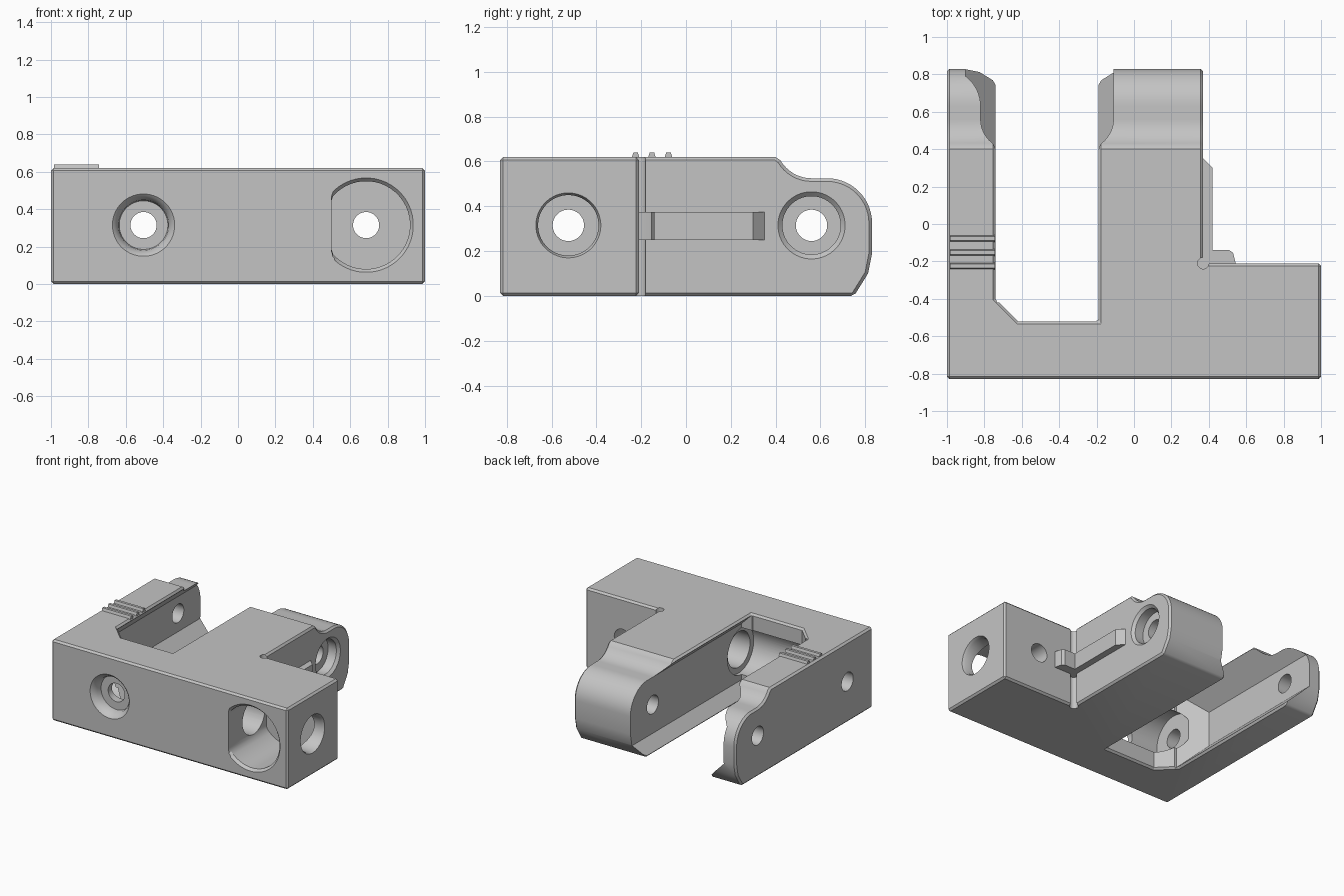
import bpy, bmesh, math

if "Cube" in bpy.data.objects:
    bpy.data.objects.remove(bpy.data.objects["Cube"])

grey = bpy.data.materials.new("plain_grey")
grey.diffuse_color = (0.55, 0.55, 0.55, 1)
grey.use_nodes = True
grey.node_tree.nodes["Principled BSDF"].inputs["Base Color"].default_value = grey.diffuse_color


def loft(name, rings):
    """Closed solid through a row of rings with equal point counts."""
    bm = bmesh.new()
    rows = [[bm.verts.new(p) for p in ring] for ring in rings]
    n = len(rows[0])
    for a, b in zip(rows, rows[1:]):
        for i in range(n):
            j = (i + 1) % n
            bm.faces.new((a[i], a[j], b[j], b[i]))
    bm.faces.new(rows[0])
    bm.faces.new(rows[-1])
    bmesh.ops.recalc_face_normals(bm, faces=bm.faces)
    me = bpy.data.meshes.new(name)
    bm.to_mesh(me)
    bm.free()
    me.materials.append(grey)
    ob = bpy.data.objects.new(name, me)
    bpy.context.collection.objects.link(ob)
    return ob


def prism(name, pts, z0, z1):
    return loft(name, [[(x, y, z) for x, y in pts] for z in (z0, z1)])


def turned(name, axis, a, b, steps, min_x=None, n=48):
    """Turned shape; steps are (position along axis, radius)."""
    rings = []
    for t, r in steps:
        ring = []
        for i in range(n):
            u = 2 * math.pi * (i + 0.5) / n
            p, q = a + r * math.cos(u), b + r * math.sin(u)
            if min_x is not None:
                p = max(p, min_x)
            ring.append({"x": (t, p, q), "y": (p, t, q), "z": (p, q, t)}[axis])
        rings.append(ring)
    return loft(name, rings)


def apply(ob):
    bpy.context.view_layer.update()
    me = bpy.data.meshes.new_from_object(
        ob.evaluated_get(bpy.context.evaluated_depsgraph_get()))
    ob.modifiers.clear()
    ob.data = me


def boolean(ob, other, op):
    m = ob.modifiers.new(op, "BOOLEAN")
    m.operation, m.object, m.solver = op, other, "EXACT"
    apply(ob)
    bpy.data.objects.remove(other)


# Side outline in y, z: rounded rear end and concave sweep up to the top
side = [(-1, 0), (0.75, 0), (0.812, 0.1), (0.83, 0.19)]
for i in range(15):
    u = math.pi / 2 * i / 14
    side.append((0.63 + 0.2 * math.cos(u), 0.325 + 0.2 * math.sin(u)))
for i in range(9):
    u = math.radians(270 - 60 * i / 8)
    side.append((0.56 + 0.16 * math.cos(u), 0.685 + 0.16 * math.sin(u)))
side += [(0.4, 0.62), (-1, 0.62)]

# Main body: plan outline met with the side outline
plan = [(-1, -0.83), (1, -0.83), (1, -0.21), (0.37, -0.21), (0.37, 0.9),
        (-0.19, 0.9), (-0.19, -0.52), (-0.62, -0.52), (-0.74, -0.4),
        (-0.74, 0.9), (-1, 0.9)]
side = [(y if y > -1 else -1.1, z) for y, z in side]
body = prism("bracket_body", plan, -0.2, 0.9)
boolean(body, loft("side_shape", [[(x, y, z) for y, z in side]
                                  for x in (-1.2, 1.2)]), "INTERSECT")
bev = body.modifiers.new("edge", "BEVEL")
bev.width, bev.segments = 0.014, 1
bev.limit_method, bev.angle_limit = "ANGLE", math.radians(50)
apply(body)


# Undercuts in the slot walls, leaving sloped lips above and below
def undercut(x, out, stations):
    """Wedge-sided recess; out is the wall direction, stations (y, depth)."""
    rings = []
    for y, d in stations:
        e, lo, hi = 0.06, 0.015, 0.605
        rings.append([(x - out * e, y, lo - e), (x + out * d, y, lo + d),
                      (x + out * d, y, hi - d), (x - out * e, y, hi + e)])
    boolean(body, loft("undercut", rings), "DIFFERENCE")


undercut(-0.74, -1, [(-0.42, 0.001), (-0.26, 0.16), (0.95, 0.16)])
undercut(-0.19, 1, [(-0.515, 0.08), (0.95, 0.08)])

# Holes, pockets and reliefs
Z = 0.315
cuts = [
    # long bolt bore, wide across the slot, narrow through the left arm
    ("x", -0.525, Z, [(-1.1, 0.07), (-0.8, 0.07), (-0.8, 0.18), (-0.08, 0.18),
                      (-0.08, 0.135), (0.98, 0.135), (1.02, 0.155)]),
    # hinge pin holes, stepped on the right side
    ("x", 0.56, Z, [(-1.1, 0.07), (0.28, 0.07), (0.28, 0.13),
                    (0.35, 0.13), (0.39, 0.17)]),
    # front screw hole with flared mouth
    ("y", -0.505, Z, [(-0.85, 0.19), (-0.82, 0.155), (-0.79, 0.135),
                      (-0.75, 0.13), (-0.75, 0.07), (-0.4, 0.07)]),
    # hole behind the front pocket
    ("y", 0.685, Z, [(-0.5, 0.07), (-0.1, 0.07)]),
    # inner corner relief
    ("z", 0.37, -0.21, [(-0.1, 0.03), (0.7, 0.03)]),
]
for axis, a, b, steps in cuts:
    boolean(body, turned("cutter", axis, a, b, steps), "DIFFERENCE")
boolean(body, turned("pocket", "y", 0.685, Z,
                     [(-0.85, 0.27), (-0.81, 0.235), (-0.37, 0.235)], 0.5),
        "DIFFERENCE")

# Side rail with a foot in the inner corner
rail = [(0.34, 0.35), (0.37, 0.35), (0.42, 0.3), (0.42, -0.14), (0.51, -0.14),
        (0.53, -0.155), (0.545, -0.215), (0.545, -0.25), (0.34, -0.25)]
side_rail = prism("side_rail", rail, 0.25, 0.375)

# Grip ridges on the left arm
ridges = []
for i, y in enumerate((-0.225, -0.152, -0.078)):
    prof = [(y - 0.018, 0.615), (y - 0.01, 0.64), (y + 0.01, 0.64), (y + 0.018, 0.615)]
    ridges.append(loft(f"grip_ridge_{i + 1}",
                       [[(x, p, q) for p, q in prof] for x in (-0.985, -0.742)]))

# Smooth shading with sharp edges kept
for ob in [body, side_rail] + ridges:
    bpy.ops.object.select_all(action="DESELECT")
    ob.select_set(True)
    bpy.context.view_layer.objects.active = ob
    bpy.ops.object.shade_smooth_by_angle(angle=math.radians(30))
